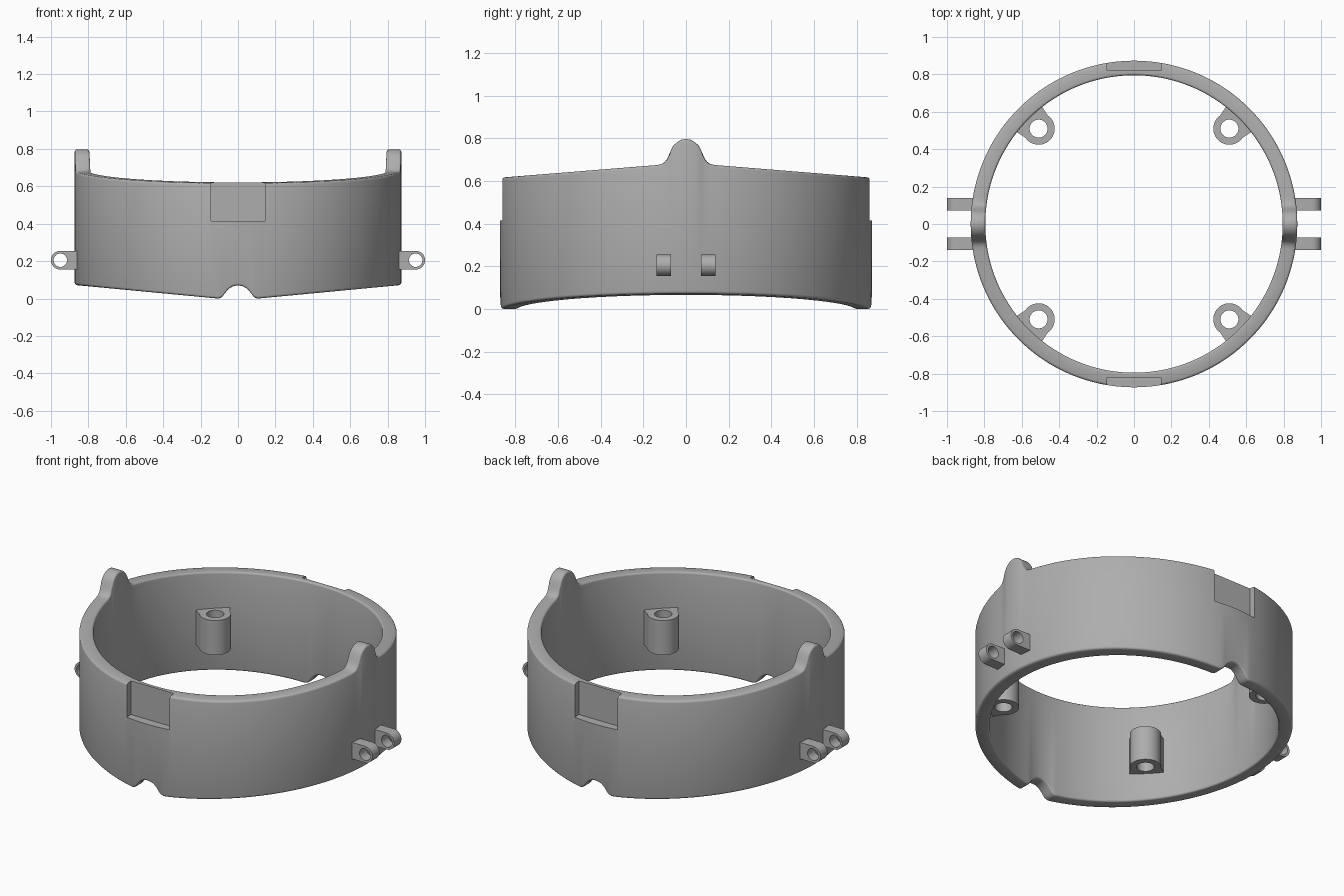
import bpy, bmesh
from math import sin, cos, pi, radians, hypot

old = bpy.data.objects.get("Cube")
if old:
    bpy.data.objects.remove(old, do_unlink=True)

grey = bpy.data.materials.new("plain grey")
grey.use_nodes = True
GREY = (0.42, 0.42, 0.42, 1)
grey.diffuse_color = GREY
grey.node_tree.nodes["Principled BSDF"].inputs["Base Color"].default_value = GREY

OUTER, INNER, FILLET = 0.873, 0.795, 0.012
# Rim height against |y| and base height against |x|
TOP = [(0, .797), (.02, .794), (.04, .784), (.058, .768), (.07, .748), (.079, .722),
       (.088, .702), (.1, .687), (.115, .679), (.135, .675), (.88, .615)]
BASE = [(0, .07), (.02, .068), (.04, .059), (.058, .044), (.072, .025), (.083, .01),
        (.093, .003), (.107, 0), (.88, .073)]


def height(profile, d):
    for (a, za), (b, zb) in zip(profile, profile[1:]):
        if d <= b:
            return za + (zb - za) * (d - a) / (b - a)
    return profile[-1][1]


def activate(ob):
    bpy.ops.object.select_all(action='DESELECT')
    ob.select_set(True)
    bpy.context.view_layer.objects.active = ob


def finish(ob):
    ob.data.materials.clear()
    ob.data.materials.append(grey)
    activate(ob)
    bpy.ops.object.shade_smooth_by_angle(angle=radians(38))


def add_mesh(name, bm):
    bmesh.ops.recalc_face_normals(bm, faces=bm.faces)
    me = bpy.data.meshes.new(name)
    bm.to_mesh(me)
    bm.free()
    ob = bpy.data.objects.new(name, me)
    bpy.context.collection.objects.link(ob)
    return ob


def arc(cx, cy, r, start, end, steps):
    return [(cx + r * cos(start + (end - start) * i / steps),
             cy + r * sin(start + (end - start) * i / steps)) for i in range(steps + 1)]


def pierced_plate(name, outline, hole, thickness):
    """Extruded outline with a round hole, centred on its own z."""
    cu = bpy.data.curves.new(name, 'CURVE')
    cu.dimensions, cu.fill_mode, cu.extrude = '2D', 'BOTH', thickness / 2
    for pts in (outline, arc(*hole, 0, 2 * pi, 32)[:-1]):
        sp = cu.splines.new('POLY')
        sp.points.add(len(pts) - 1)
        for p, (x, y) in zip(sp.points, pts):
            p.co = (x, y, 0, 1)
        sp.use_cyclic_u = True
    ob = bpy.data.objects.new(name, cu)
    bpy.context.collection.objects.link(ob)
    activate(ob)
    bpy.ops.object.convert(target='MESH')
    return bpy.context.object


# Ring wall: filleted rectangular section swept round, following rim and base
bm = bmesh.new()
SEGMENTS = 480
corners = [(OUTER - FILLET, -1, TOP, 0), (INNER + FILLET, -1, TOP, pi / 2),
           (INNER + FILLET, 1, BASE, pi), (OUTER - FILLET, 1, BASE, 3 * pi / 2)]
loops = []
for i in range(SEGMENTS):
    t = 2 * pi * i / SEGMENTS
    loop = []
    for r0, side, profile, start in corners:
        for dr, dz in arc(0, 0, FILLET, start, start + pi / 2, 3):
            r = r0 + dr
            d = abs(r * (sin(t) if profile is TOP else cos(t)))
            z = height(profile, d) + side * FILLET + dz
            loop.append(bm.verts.new((r * cos(t), r * sin(t), z)))
    loops.append(loop)
for a, b in zip(loops, loops[1:] + loops[:1]):
    for k in range(len(a)):
        n = (k + 1) % len(a)
        bm.faces.new((a[k], a[n], b[n], b[k]))
ring = add_mesh("ring_wall", bm)

# Flat recesses in the front and back of the wall
bm = bmesh.new()
for s in (-1, 1):
    box = bmesh.ops.create_cube(bm, size=1)["verts"]
    bmesh.ops.scale(bm, vec=(0.288, 0.2, 0.6), verts=box)
    bmesh.ops.translate(bm, vec=(0, s * 0.92, 0.715), verts=box)
cutter = add_mesh("recess_cutter", bm)
cutter.hide_render = True
cut = ring.modifiers.new("recesses", 'BOOLEAN')
cut.operation, cut.solver, cut.object = 'DIFFERENCE', 'EXACT', cutter
activate(ring)
bpy.ops.object.modifier_apply(modifier=cut.name)
bpy.data.objects.remove(cutter, do_unlink=True)
finish(ring)

# Four screw bosses inside the wall
BOSS = hypot(0.51, 0.51)
for i, name in enumerate(("back_left", "back_right", "front_right", "front_left")):
    shape = [(0.825, -0.102), (0.825, 0.102)] + arc(BOSS, 0, 0.086, radians(80), radians(280), 24)
    boss = pierced_plate(name + "_screw_boss", shape, (BOSS, 0, 0.048), 0.21)
    boss.location.z = 0.315
    boss.rotation_euler.z = pi / 4 + i * pi / 2
    finish(boss)

# Pairs of hinge lugs on both sides
for s, side in ((1, "left"), (-1, "right")):
    for y, place in ((-0.105, "front"), (0.105, "back")):
        shape = [(s * 0.84, 0.05), (s * 0.84, -0.05)]
        shape += [(s * x, z) for x, z in arc(0.95, 0, 0.05, -pi / 2, pi / 2, 20)]
        lug = pierced_plate(f"{side}_{place}_hinge_lug", shape, (s * 0.95, 0, 0.036), 0.068)
        lug.location = (0, y, 0.205)
        lug.rotation_euler.x = pi / 2
        finish(lug)
